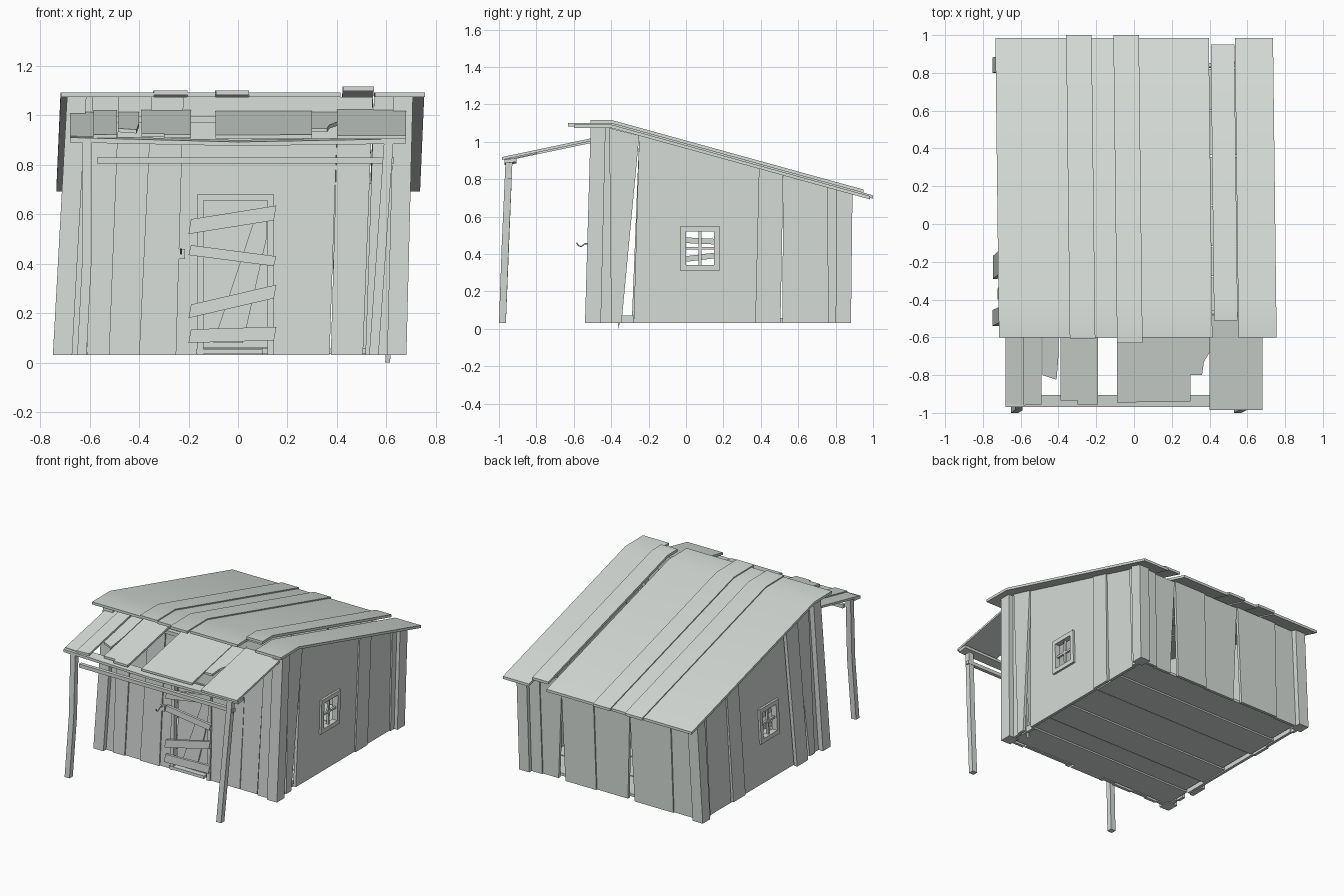
import bpy
import bmesh
from mathutils import Vector

cube = bpy.data.objects.get("Cube")
if cube:
    bpy.data.objects.remove(cube)

wood = bpy.data.materials.new("weathered_wood")
wood.use_nodes = True
COLOUR = (0.68, 0.72, 0.69, 1)
wood.diffuse_color = COLOUR
wood.node_tree.nodes["Principled BSDF"].inputs["Base Color"].default_value = COLOUR


def slab(name, outline, push):
    """Flat outline extruded along a vector."""
    bm = bmesh.new()
    face = bm.faces.new([bm.verts.new(p) for p in outline])
    moved = bmesh.ops.extrude_face_region(bm, geom=[face], use_keep_orig=True)["geom"]
    bmesh.ops.translate(bm, vec=push, verts=[g for g in moved if isinstance(g, bmesh.types.BMVert)])
    bmesh.ops.recalc_face_normals(bm, faces=bm.faces)
    mesh = bpy.data.meshes.new(name)
    bm.to_mesh(mesh)
    bm.free()
    mesh.materials.append(wood)
    ob = bpy.data.objects.new(name, mesh)
    bpy.context.collection.objects.link(ob)
    return ob


def box(name, x, y, z):
    slab(name, [(x[0], y[0], z[0]), (x[1], y[0], z[0]), (x[1], y[1], z[0]), (x[0], y[1], z[0])],
         (0, 0, z[1] - z[0]))


# Leaning walls, set in behind the corner posts: (u, height) to a point, and the outward direction
WALLS = {
    "front": (lambda u, z: (u, -0.51 + 0.03 * z, z), Vector((0, -1, 0))),
    "back": (lambda u, z: (u, 0.845 + 0.01 * z, z), Vector((0, 1, 0))),
    "left": (lambda u, z: (0.645 + 0.025 * z, u, z), Vector((1, 0, 0))),
    "right": (lambda u, z: (-0.715 + 0.055 * z, u, z), Vector((-1, 0, 0))),
}
BASE = 0.03


def roof_z(y):
    return 1.074 - max(0, y + 0.4) * 0.276


def on_wall(name, wall, outline, out=0.0, thick=0.02):
    """Panel on a wall; its outer face stands out by the given amount."""
    point, normal = WALLS[wall]
    slab(name, [Vector(point(u, z)) + normal * out for u, z in outline], -normal * thick)


def rect(u0, u1, z0, z1):
    return [(u0, z0), (u1, z0), (u1, z1), (u0, z1)]


def planks(wall, rows, top):
    """Rows of (bottom start, bottom end, top start, top end)."""
    for i, (b0, b1, t0, t1) in enumerate(rows):
        on_wall(f"{wall}_plank_{i + 1}", wall,
                [(b0, BASE), (b1, BASE), (t1, top(t1)), (t0, top(t0))], 0.01 * (i % 2))


# Front wall with a doorway
planks("front", [(-0.69, -0.61, -0.64, -0.59), (-0.61, -0.52, -0.59, -0.48),
                 (-0.52, -0.4, -0.48, -0.35), (-0.4, -0.25, -0.35, -0.22),
                 (0.375, 0.505, 0.405, 0.545), (0.515, 0.62, 0.55, 0.65)], lambda u: 1.074)
on_wall("front_door_wall", "front",
        [(-0.25, BASE), (-0.14, BASE), (-0.14, 0.66), (0.12, 0.66), (0.12, BASE),
         (0.37, BASE), (0.405, 1.074), (-0.22, 1.074)])

# Back wall with two splits at the bottom
planks("back", [(-0.69, -0.5, -0.65, -0.48), (-0.5, -0.2, -0.48, -0.16),
                (-0.14, 0.1, -0.16, 0.12), (0.1, 0.34, 0.12, 0.37),
                (0.4, 0.52, 0.37, 0.54), (0.52, 0.63, 0.54, 0.65)], lambda u: 0.725)

# Side walls, each with a window opening
for side in ("left", "right"):
    planks(side, [(-0.47, -0.4, -0.45, -0.41), (-0.4, -0.345, -0.41, -0.25),
                  (-0.28, -0.15, -0.25, -0.12), (0.37, 0.505, 0.39, 0.52),
                  (0.515, 0.76, 0.52, 0.755), (0.76, 0.83, 0.755, 0.83)], roof_z)
    mid = 0.075
    for part, b, t, edge in (("front", -0.15, -0.12, 0.0), ("back", 0.37, 0.39, 0.15)):
        on_wall(f"{side}_window_wall_{part}", side,
                [(b, BASE), (mid, BASE), (mid, 0.335), (edge, 0.335), (edge, 0.525),
                 (mid, 0.525), (mid, roof_z(mid)), (t, roof_z(t))])
    bars = {"sill": (-0.03, 0.18, 0.31, 0.34), "head": (-0.03, 0.18, 0.52, 0.55),
            "front_jamb": (-0.03, 0.0, 0.34, 0.52), "back_jamb": (0.15, 0.18, 0.34, 0.52)}
    for bar, size in bars.items():
        on_wall(f"{side}_window_{bar}", side, rect(*size), 0.015, 0.04)
    on_wall(f"{side}_window_upright", side, rect(0.068, 0.082, 0.34, 0.52), 0.002, 0.015)
    on_wall(f"{side}_window_crossbar", side, rect(0.0, 0.15, 0.423, 0.437), 0.002, 0.015)
# Boards nailed across the inside of one window
for i, (z0, z1) in enumerate(((0.355, 0.38), (0.46, 0.45))):
    on_wall(f"window_slat_{i + 1}", "right",
            [(-0.03, z0), (0.18, z1), (0.18, z1 + 0.03), (-0.03, z0 + 0.03)], -0.025, 0.012)
on_wall("split_shard", "left", [(-0.36, 0.0), (-0.35, 0.07), (-0.36, 0.3), (-0.4, 0.3)], -0.03)
on_wall("split_stub", "left", rect(-0.35, -0.28, BASE, 0.07), -0.02)
on_wall("right_loose_board", "right",
        [(-0.29, BASE), (-0.17, BASE), (-0.12, roof_z(-0.12)), (-0.25, roof_z(-0.25))], 0.034, 0.025)

# Corner posts
for side in ("left", "right"):
    for end, b0, b1, t0, t1 in (("front", -0.54, -0.455, -0.51, -0.43),
                                ("back", 0.8, 0.882, 0.805, 0.89)):
        on_wall(f"{side}_{end}_post", side,
                [(b0, BASE), (b1, BASE), (t1, roof_z(t1)), (t0, roof_z(t0))], 0.035, 0.078)

# Floor boards
edges = [-0.49, -0.28, -0.12, 0.1, 0.36, 0.6, 0.825]
for i, (y0, y1) in enumerate(zip(edges, edges[1:])):
    box(f"floor_board_{i + 1}", (-0.69 + 0.02 * (i % 2), 0.62), (y0 + 0.004, y1 - 0.004),
        (0.035 + 0.005 * (i % 2), 0.058))

# Roof boards, bent where the slope starts
ROOF = [(-0.715, -0.34, -0.6, 0.985, 0), (-0.34, -0.205, -0.605, 1.0, 0.008),
        (-0.205, -0.09, -0.6, 0.985, 0), (-0.09, 0.045, -0.63, 1.0, 0.008),
        (0.045, 0.415, -0.6, 0.985, 0), (0.425, 0.55, -0.51, 0.95, 0.025),
        (0.553, 0.755, -0.6, 0.985, 0)]
for i, (x0, x1, y0, y1, lift) in enumerate(ROOF):
    line = [(y, roof_z(y) + lift) for y in (y0, -0.4, y1)]
    profile = line + [(y, z + 0.018) for y, z in reversed(line)]
    board = slab(f"roof_board_{i + 1}", [(x0 - 0.012 * (y + 0.6), y, z) for y, z in profile],
                 (x1 - x0, 0, 0))
    board.select_set(True)
    bpy.context.view_layer.objects.active = board
bpy.ops.object.shade_smooth_by_angle()


# Porch roof boards: outlines of x and y, resting on one slope
def porch_z(y):
    return 0.995 + (y + 0.5) * 0.21


START = -0.485
PORCH = [([(-0.68, -0.95), (-0.585, -0.955)], 0), ([(-0.585, -0.96), (-0.49, -0.955)], 0.008),
         ([(-0.485, -0.8), (-0.41, -0.825), (-0.4, -0.7)], 0),
         ([(-0.39, -0.935), (-0.3, -0.935), (-0.3, -0.955), (-0.19, -0.955)], 0.008),
         ([(-0.09, -0.945), (0.3, -0.94)], 0.004),
         ([(0.3, -0.8), (0.36, -0.8), (0.37, -0.73), (0.4, -0.68)], 0),
         ([(0.4, -0.985), (0.68, -0.985)], 0.01)]
for i, (ends, lift) in enumerate(PORCH):
    shape = [(ends[0][0], START)] + ends + [(ends[-1][0], START)]
    slab(f"porch_roof_board_{i + 1}", [(x, y, porch_z(y) + lift) for x, y in shape], (0, 0, 0.015))

# Porch beams
slab("porch_front_beam", [(-0.68, -0.97, 0.89), (0, -0.97, 0.876), (0.68, -0.97, 0.885),
                          (0.68, -0.97, 0.905), (0, -0.97, 0.892), (-0.68, -0.97, 0.91)],
     (0, 0.065, 0.008))
box("porch_cross_rail", (-0.57, 0.63), (-0.955, -0.93), (0.805, 0.83))
box("porch_wall_rail", (-0.64, 0.64), (-0.51, -0.48), (0.97, 0.995))

# Porch posts, bent part way up
for name, xs in (("right_porch_post", (-0.65, -0.628, -0.63)),
                 ("left_porch_post", (0.53, 0.56, 0.59))):
    outline = [Vector(p) for p in zip(xs, (-1.0, -0.985, -0.965), (0.03, 0.45, 0.893))]
    slab(name, outline + [p + Vector((0.038, 0, 0)) for p in reversed(outline)], (0, 0.037, 0))

# Door, frame and nailed boards
on_wall("door_leaf", "front", rect(-0.14, 0.12, 0.06, 0.66), -0.03, 0.015)
on_wall("door_loose_plank", "front",
        [(-0.1, 0.08), (0.02, 0.08), (0.115, 0.5), (0.115, 0.62), (0.08, 0.62)], -0.02, 0.012)
on_wall("door_frame_head", "front", rect(-0.165, 0.145, 0.655, 0.68), 0.012, 0.035)
on_wall("door_frame_right", "front", rect(-0.165, -0.14, BASE, 0.655), 0.012, 0.035)
on_wall("door_frame_left", "front", rect(0.12, 0.145, BASE, 0.655), 0.012, 0.035)
on_wall("door_threshold", "front", rect(-0.17, 0.1, 0.035, 0.055), 0.015, 0.05)
for i, (z0, z1, h) in enumerate([(0.08, 0.09, 0.055), (0.18, 0.26, 0.055),
                                 (0.435, 0.39, 0.04), (0.52, 0.575, 0.06)]):
    on_wall(f"nailed_board_{i + 1}", "front",
            [(-0.2, z0), (0.145, z1), (0.155, z1 + h), (-0.19, z0 + h)], 0.03, 0.018)

# Door handle
on_wall("handle_plate", "front", rect(-0.245, -0.215, 0.42, 0.46), 0.015, 0.015)
curve = bpy.data.curves.new("door_handle", "CURVE")
curve.dimensions = "3D"
curve.bevel_depth = 0.004
curve.bevel_resolution = 1
path = [(-0.505, 0.455), (-0.54, 0.455), (-0.56, 0.44), (-0.575, 0.445), (-0.585, 0.46)]
spline = curve.splines.new("POLY")
spline.points.add(len(path) - 1)
for p, (y, z) in zip(spline.points, path):
    p.co = (-0.23, y, z, 1)
curve.materials.append(wood)
bpy.context.collection.objects.link(bpy.data.objects.new("door_handle", curve))
